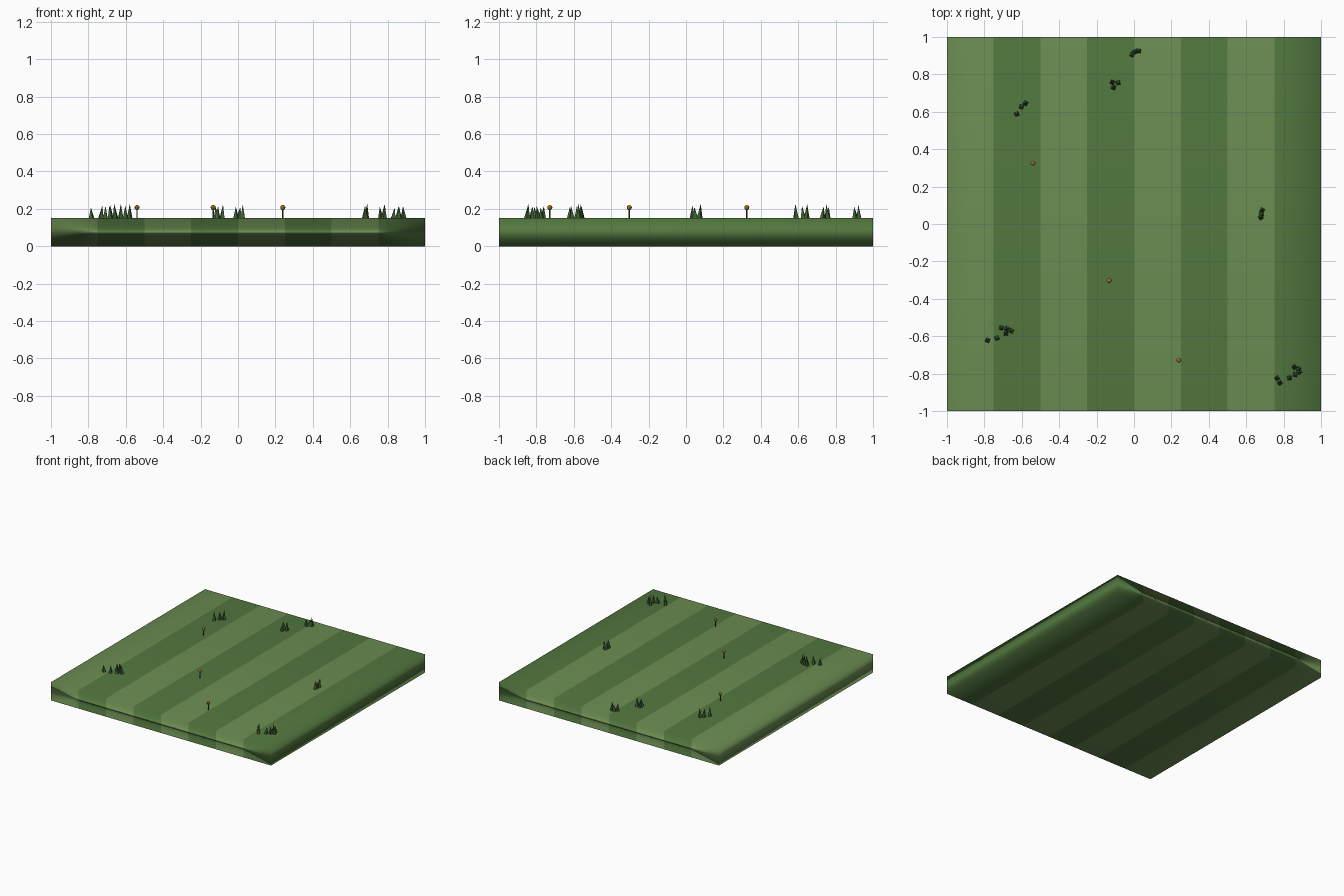
import bpy, bmesh, math, random
from mathutils import Matrix, Vector

if "Cube" in bpy.data.objects:
    bpy.data.objects.remove(bpy.data.objects["Cube"])

random.seed(4)
TOP = 0.15


def material(name, rgb):
    m = bpy.data.materials.new(name)
    m.diffuse_color = (*rgb, 1)
    m.use_nodes = True
    m.node_tree.nodes["Principled BSDF"].inputs["Base Color"].default_value = m.diffuse_color
    return m


LIGHT = material("light_grass", (0.15, 0.27, 0.085))
DARK = material("dark_grass", (0.087, 0.19, 0.05))
BLADE = material("blade_green", (0.05, 0.12, 0.035))
STEM = material("stem_green", (0.04, 0.10, 0.025))
PETAL = material("flower_orange", (0.45, 0.22, 0.03))


def add_object(name, bm, mats):
    mesh = bpy.data.meshes.new(name)
    bmesh.ops.recalc_face_normals(bm, faces=bm.faces[:])
    bm.to_mesh(mesh)
    bm.free()
    for m in mats:
        mesh.materials.append(m)
    ob = bpy.data.objects.new(name, mesh)
    bpy.context.collection.objects.link(ob)
    return ob


# Lawn slab: one box cut into eight mown stripes
bm = bmesh.new()
bmesh.ops.create_cube(bm, size=1, matrix=Matrix.Translation((0, 0, TOP / 2))
                      @ Matrix.Diagonal((2, 2, TOP, 1)))
for i in range(1, 8):
    bmesh.ops.bisect_plane(bm, geom=bm.verts[:] + bm.edges[:] + bm.faces[:],
                           plane_co=(-1 + i * 0.25, 0, 0), plane_no=(1, 0, 0))
for f in bm.faces:
    stripe = min(7, max(0, int((f.calc_center_median().x + 1) / 0.25)))
    f.material_index = stripe % 2
    f.smooth = True
lawn = add_object("lawn", bm, [LIGHT, DARK])
# Soft area-weighted shading on the slab sides
wn = lawn.modifiers.new("soft_shading", 'WEIGHTED_NORMAL')
wn.mode = 'FACE_AREA'
wn.weight = 50

# Grass tufts: four-sided pointed blades with a slight lean
TUFTS = [
    [(-0.01, 0.905), (0.005, 0.92), (0.025, 0.925)],
    [(-0.115, 0.757), (-0.085, 0.755), (-0.11, 0.73)],
    [(-0.58, 0.645), (-0.602, 0.627), (-0.627, 0.588)],
    [(0.685, 0.073), (0.678, 0.035), (0.681, 0.052)],
    [(-0.783, -0.622), (-0.733, -0.61), (-0.71, -0.555),
     (-0.685, -0.585), (-0.655, -0.572), (-0.68, -0.56)],
    [(0.765, -0.825), (0.78, -0.85), (0.83, -0.823), (0.857, -0.765),
     (0.862, -0.805), (0.885, -0.79), (0.88, -0.775)],
]
for n, tuft in enumerate(TUFTS):
    bm = bmesh.new()
    for x, y in tuft:
        h = random.uniform(0.056, 0.078)
        cone = bmesh.ops.create_cone(
            bm, cap_ends=True, segments=4, radius1=0.016, radius2=0, depth=h,
            matrix=Matrix.Translation((x, y, TOP + h / 2))
            @ Matrix.Rotation(random.uniform(0, math.pi), 4, 'Z'))
        lean = Vector((random.uniform(-0.008, 0.008), random.uniform(-0.008, 0.008), 0))
        for v in cone["verts"]:
            if v.co.z > TOP + h * 0.9:
                v.co += lean
    bmesh.ops.remove_doubles(bm, verts=bm.verts[:], dist=1e-5)
    add_object(f"grass_tuft_{n + 1}", bm, [BLADE])

# Flowers: thin stem with a round head
for n, (x, y) in enumerate([(-0.54, 0.325), (-0.133, -0.303), (0.24, -0.728)]):
    bm = bmesh.new()
    bmesh.ops.create_cone(bm, cap_ends=True, segments=6, radius1=0.004, radius2=0.004,
                          depth=0.055, matrix=Matrix.Translation((x, y, TOP + 0.0275)))
    add_object(f"flower_stem_{n + 1}", bm, [STEM])
    bm = bmesh.new()
    bmesh.ops.create_uvsphere(bm, u_segments=8, v_segments=6, radius=0.0135,
                              matrix=Matrix.Translation((x, y, TOP + 0.057)))
    add_object(f"flower_head_{n + 1}", bm, [PETAL])
